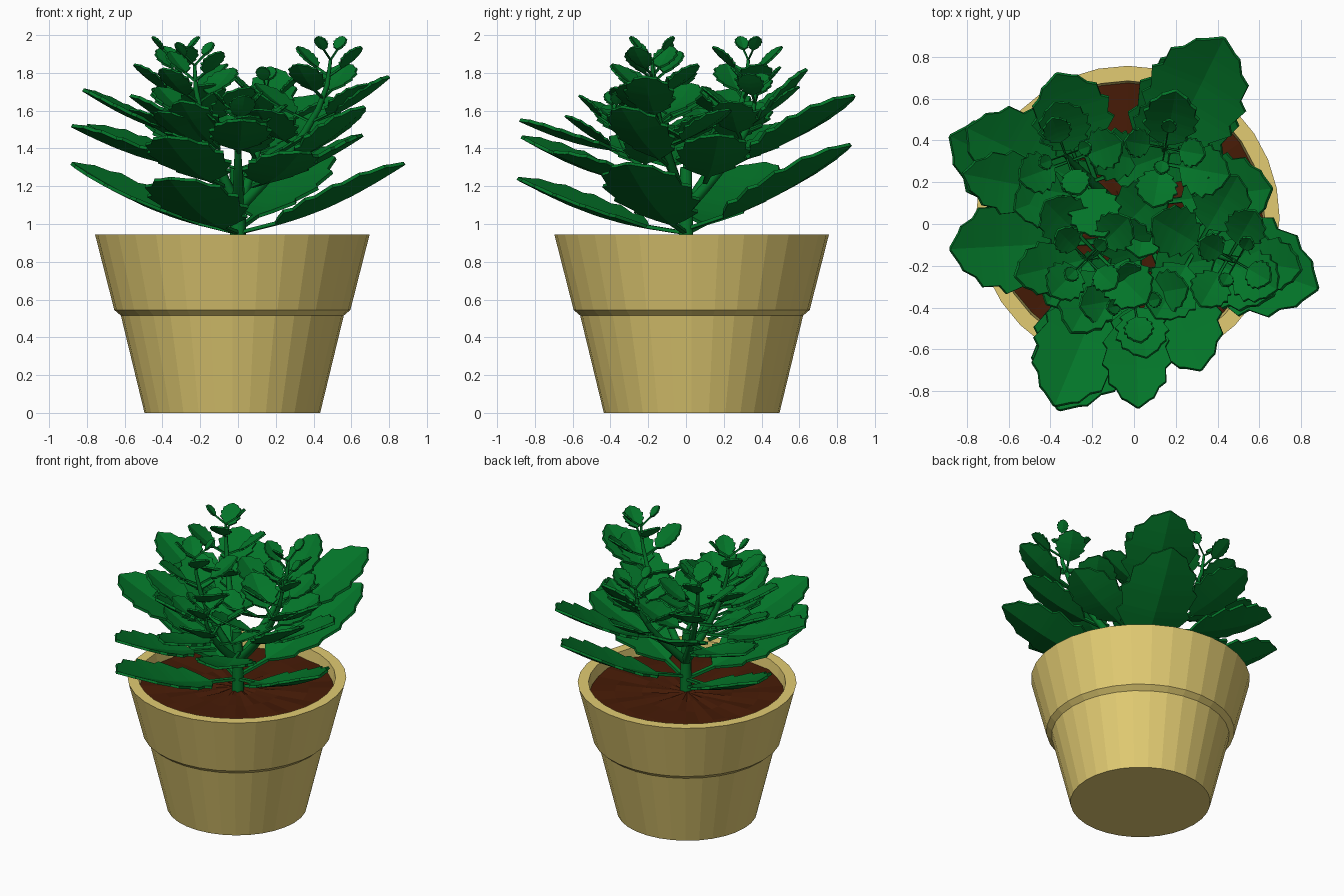
import bpy, bmesh, math
from mathutils import Vector

if "Cube" in bpy.data.objects:
    bpy.data.objects.remove(bpy.data.objects["Cube"])


def material(name, rgb):
    m = bpy.data.materials.new(name)
    m.diffuse_color = (*rgb, 1)
    m.use_nodes = True
    m.node_tree.nodes["Principled BSDF"].inputs["Base Color"].default_value = m.diffuse_color
    return m


GREEN = material("leaf green", (0.001, 0.178, 0.022))
TAN = material("pot tan", (0.76, 0.60, 0.17))
BROWN = material("soil brown", (0.063, 0.011, 0.002))
CX, CY = -0.03, 0.03   # pot axis


def finish(bm, name, mat):
    bmesh.ops.recalc_face_normals(bm, faces=bm.faces)
    me = bpy.data.meshes.new(name)
    bm.to_mesh(me)
    bm.free()
    me.materials.append(mat)
    ob = bpy.data.objects.new(name, me)
    bpy.context.collection.objects.link(ob)
    return ob


def lathe(name, profile, mat, sides=32, bump=0.0):
    bm = bmesh.new()
    rings = []
    for r, z in profile:
        if r == 0:
            rings.append([bm.verts.new((CX, CY, z))] * sides)
            continue
        rings.append([bm.verts.new((CX + r * math.cos(2 * math.pi * i / sides),
                                    CY + r * math.sin(2 * math.pi * i / sides),
                                    z + bump * math.sin(i * 2.3 + r * 31)))
                      for i in range(sides)])
    for a, b in zip(rings, rings[1:]):
        for i in range(sides):
            j = (i + 1) % sides
            bm.faces.new(list(dict.fromkeys((a[i], a[j], b[j], b[i]))))
    return finish(bm, name, mat)


# Pot with a thick collar, and lumpy soil
lathe("pot", [(0, 0), (0.465, 0), (0.59, 0.515), (0.625, 0.545), (0.727, 0.945),
              (0.655, 0.945), (0.635, 0.80), (0, 0.80)], TAN)
lathe("soil", [(0.648, 0.868), (0.48, 0.872), (0.3, 0.87), (0.14, 0.872), (0, 0.875)],
      BROWN, 32, 0.007)

# Leaf outline: position along blade, half width; pairs make the teeth
BLADE = [(0, .07), (.05, .34), (.15, .74), (.21, .66), (.35, 1.0), (.41, .88),
         (.57, 1.04), (.62, .86), (.76, .86), (.81, .64), (.91, .48), (.93, .34), (1, .03)]


def add_leaf(bm, base, tip, width, stalk=0.22):
    base, tip = Vector(base), Vector(tip)
    d = tip - base
    side = d.cross(Vector((0, 0, 1))).normalized()
    up = side.cross(d).normalized()
    rows = []
    outline = [(0, .06)] + [(stalk + t * (1 - stalk), w) for t, w in BLADE]
    for t, w in outline:
        h = w * width / 2
        c = base + d * t - up * (math.sin(math.pi * t) * 0.05 * d.length)
        rows.append([bm.verts.new(c + side * (s * h) + up * (abs(s) * h * 0.2))
                     for s in (-1, 0, 1)])
    for a, b in zip(rows, rows[1:]):
        for k in (0, 1):
            bm.faces.new((a[k], a[k + 1], b[k + 1], b[k]))


def finish_leaves(bm, name, thick):
    ob = finish(bm, name, GREEN)
    mod = ob.modifiers.new("thickness", "SOLIDIFY")
    mod.thickness = thick
    mod.offset = 0


def stem(name, points, r0, r1):
    cu = bpy.data.curves.new(name, "CURVE")
    cu.dimensions = "3D"
    cu.bevel_depth = 1
    cu.bevel_resolution = 1
    cu.use_fill_caps = True
    sp = cu.splines.new("POLY")
    sp.points.add(len(points) - 1)
    for i, p in enumerate(points):
        sp.points[i].co = (*p, 1)
        sp.points[i].radius = r0 + (r1 - r0) * i / (len(points) - 1)
    cu.materials.append(GREEN)
    ob = bpy.data.objects.new(name, cu)
    bpy.context.collection.objects.link(ob)


# Large leaves: base, tip, width
LARGE = [
    (0, 0, .95, .88, -.31, 1.32, .48), (0, 0, .95, -.88, .42, 1.32, .48),
    (0, 0, .95, -.36, -.89, 1.24, .50), (0, 0, .97, .40, .87, 1.42, .50),
    (-.12, -.08, 1.28, -.88, -.12, 1.52, .44), (0, -.25, 1.38, .02, -.88, 1.55, .32),
    (.08, .18, 1.3, .43, .89, 1.68, .48), (-.15, .15, 1.3, -.80, .46, 1.52, .42),
    (.08, -.1, 1.2, .32, -.70, 1.38, .38), (.1, .1, 1.22, .66, .17, 1.47, .38),
    (-.18, .2, 1.35, -.37, .72, 1.60, .38), (-.2, .12, 1.45, -.82, .24, 1.71, .30),
    (-.08, -.15, 1.2, -.38, -.87, 1.46, .42), (.42, -.15, 1.55, .80, -.22, 1.78, .26),
    (.2, -.08, 1.3, .67, -.34, 1.62, .34), (.14, .3, 1.5, .2, .64, 1.82, .26),
    (-.15, -.15, 1.45, -.57, -.25, 1.68, .26), (-.1, -.15, 1.4, -.3, -.52, 1.65, .28),
]
bm = bmesh.new()
for v in LARGE:
    add_leaf(bm, v[:3], v[3:6], v[6])
finish_leaves(bm, "large_leaves", 0.018)

# Main stem
stem("main_stem", [(0, 0, .84), (0, 0, 1.1), (-.01, 0, 1.3)], 0.045, 0.035)

# Branches: tip position, and turn of the first leaf pair in degrees
BRANCHES = {
    "right_branch": ((.49, -.18, 1.87), 60),
    "back_left_branch": ((-.33, .33, 1.87), 20),
    "back_branch": ((.15, .37, 1.71), 80),
    "front_left_branch": ((-.23, -.17, 1.84), 45),
    "front_branch": ((0, -.38, 1.58), 10),
}
for name, (end, turn) in BRANCHES.items():
    start, end = Vector((0, 0, 1.08)), Vector(end)

    def at(t):
        # branch leans out first, then rises
        out = math.sin(t * math.pi / 2)
        return Vector((end.x * out, end.y * out, start.z + (end.z - start.z) * t))

    stem(name, [at(i / 6) for i in range(7)], 0.032, 0.009)
    bm = bmesh.new()
    # opposite pairs, each a quarter turn on from the last and smaller
    # place on branch, leaf length, width, share of stalk
    for n, (t, length, width, stalk) in enumerate([
            (.42, .44, .28, .25), (.58, .40, .25, .28), (.74, .32, .20, .30),
            (.89, .25, .14, .35), (1, .18, .075, .50)]):
        for s in (0, 180):
            a = math.radians(turn + n * 90 + s)
            rise = 0.46 + 0.07 * n
            b = at(t)
            tip = b + Vector((math.cos(a) * math.cos(rise), math.sin(a) * math.cos(rise),
                              math.sin(rise))) * length
            add_leaf(bm, b, tip, width, stalk)
    finish_leaves(bm, name + "_leaves", 0.012)
